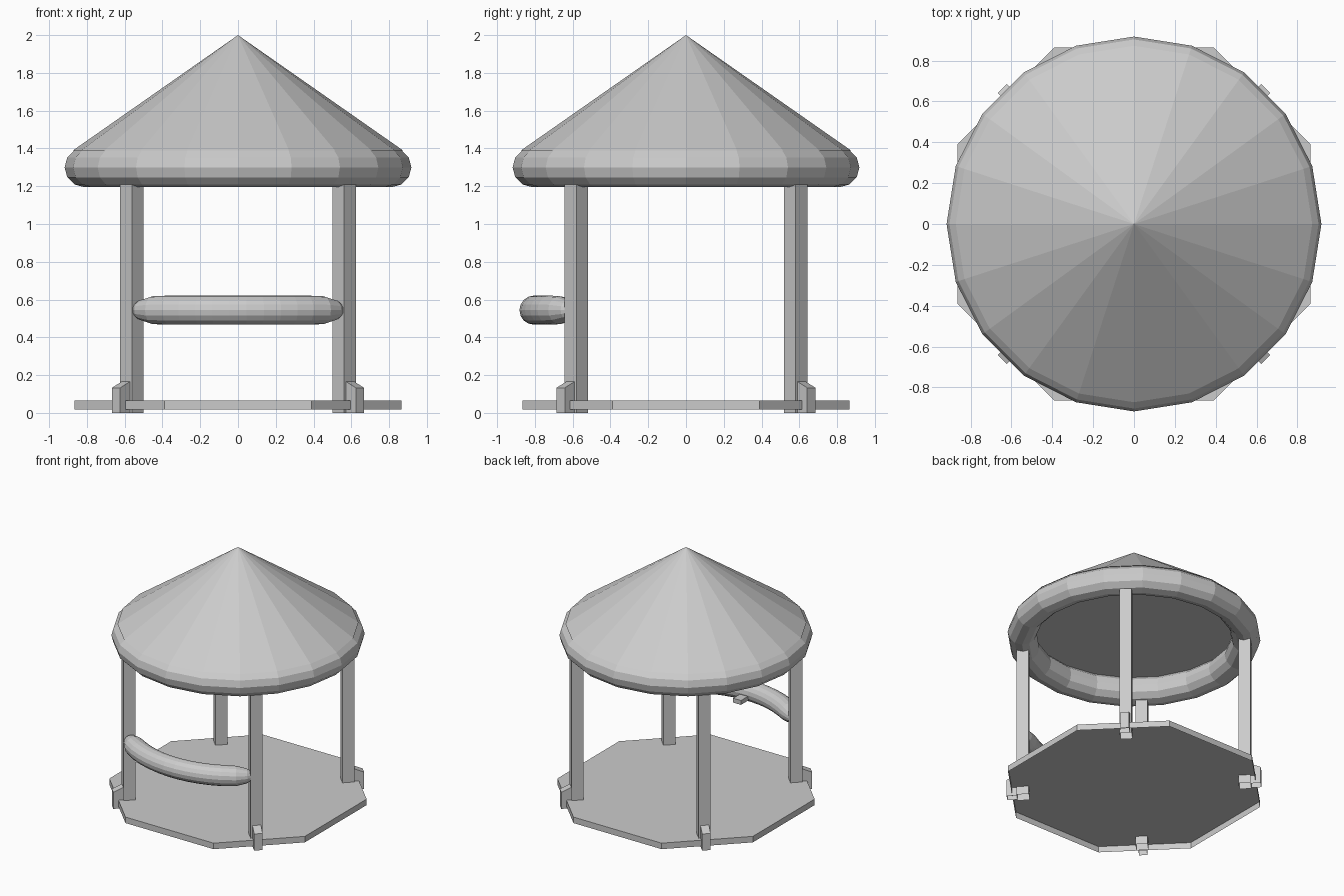
import bpy, bmesh, math
from mathutils import Vector

cube = bpy.data.objects.get("Cube")
if cube:
    bpy.data.objects.remove(cube, do_unlink=True)

grey = bpy.data.materials.new("light_grey")
grey.use_nodes = True
COLOUR = (0.6, 0.6, 0.6, 1)
grey.diffuse_color = COLOUR
grey.node_tree.nodes["Principled BSDF"].inputs["Base Color"].default_value = COLOUR


def finish(name, bm):
    """Turn a bmesh into a named, flat-shaded grey object."""
    bmesh.ops.recalc_face_normals(bm, faces=bm.faces)
    mesh = bpy.data.meshes.new(name)
    bm.to_mesh(mesh)
    bm.free()
    mesh.materials.append(grey)
    obj = bpy.data.objects.new(name, mesh)
    bpy.context.collection.objects.link(obj)
    return obj


def prism(name, outline, bottom, tops, closed=False):
    """Raise a plan outline; tops gives one height per corner."""
    bm = bmesh.new()
    low = [bm.verts.new((x, y, bottom)) for x, y in outline]
    high = [bm.verts.new((x, y, z)) for (x, y), z in zip(outline, tops)]
    if closed:
        bm.faces.new(low)
    bm.faces.new(high)
    n = len(low)
    for i in range(n):
        j = (i + 1) % n
        bm.faces.new((low[i], low[j], high[j], high[i]))
    return finish(name, bm)


def tube(name, angles, radii, major, height, sides, closed=False):
    """Sweep a ring of the given radii along a horizontal arc."""
    bm = bmesh.new()
    rings = []
    for a, r in zip(angles, radii):
        ring = []
        for k in range(sides):
            t = math.tau * k / sides
            d = major + r * math.cos(t)
            ring.append(bm.verts.new((d * math.cos(a), d * math.sin(a),
                                      height + r * math.sin(t))))
        rings.append(ring)
    pairs = list(zip(rings, rings[1:]))
    if closed:
        pairs.append((rings[-1], rings[0]))
    else:
        bm.faces.new(rings[0])
        bm.faces.new(rings[-1])
    for a, b in pairs:
        for k in range(sides):
            m = (k + 1) % sides
            bm.faces.new((a[k], a[m], b[m], b[k]))
    return finish(name, bm)


# Eight-sided floor, hollow underneath
WIDE, NARROW = 0.865, 0.39
floor = [(WIDE, -NARROW), (WIDE, NARROW), (NARROW, WIDE), (-NARROW, WIDE),
         (-WIDE, NARROW), (-WIDE, -NARROW), (-NARROW, -WIDE), (NARROW, -WIDE)]
prism("floor", floor, 0.018, [0.066] * 8)

# Four diagonal posts, each with a sloped foot clasping the floor edge
HALF = 0.044
for side, sx in (("left", 1), ("right", -1)):
    for end, sy in (("front", -1), ("back", 1)):
        centre = Vector((0.562 * sx, 0.58 * sy))
        out = Vector((sx, sy)).normalized()
        across = Vector((-out.y, out.x))

        def plan(near, far, half):
            return [centre + out * d + across * w for d, w in
                    ((near, -half), (far, -half), (far, half), (near, half))]

        prism(f"{end}_{side}_post", plan(-HALF, HALF, HALF), 0, [1.24] * 4)
        prism(f"{end}_{side}_foot", plan(HALF, 0.118, 0.031), 0,
              [0.166, 0.133, 0.133, 0.166])

# Roof rim and cone, sharing twenty sides
SIDES = 20
tube("roof_rim", [math.tau * i / SIDES for i in range(SIDES)], [0.105] * SIDES,
     0.813, 1.3, 12, closed=True)

bm = bmesh.new()
base = [bm.verts.new((0.873 * math.cos(math.tau * i / SIDES),
                      0.873 * math.sin(math.tau * i / SIDES), 1.39))
        for i in range(SIDES)]
peak = bm.verts.new((0, 0, 2))
bm.faces.new(base)
for i in range(SIDES):
    bm.faces.new((base[i], base[(i + 1) % SIDES], peak))
finish("roof_cone", bm)

# Curved front rail with tapered ends
steps = [-44, -39.5, -34] + [-27 + 6 * i for i in range(10)] + [34, 39.5, 44]
taper = [0.02, 0.054, 0.074]
rail_radii = taper + [0.077] * 10 + taper[::-1]
tube("front_rail", [math.radians(s - 90) for s in steps], rail_radii,
     0.806, 0.544, 16)

# Small catch on the inner side of the rail
catch = [(-0.035, -0.76), (0.035, -0.76), (0.035, -0.645), (-0.035, -0.645)]
prism("rail_catch", catch, 0.5, [0.535] * 4, closed=True)
